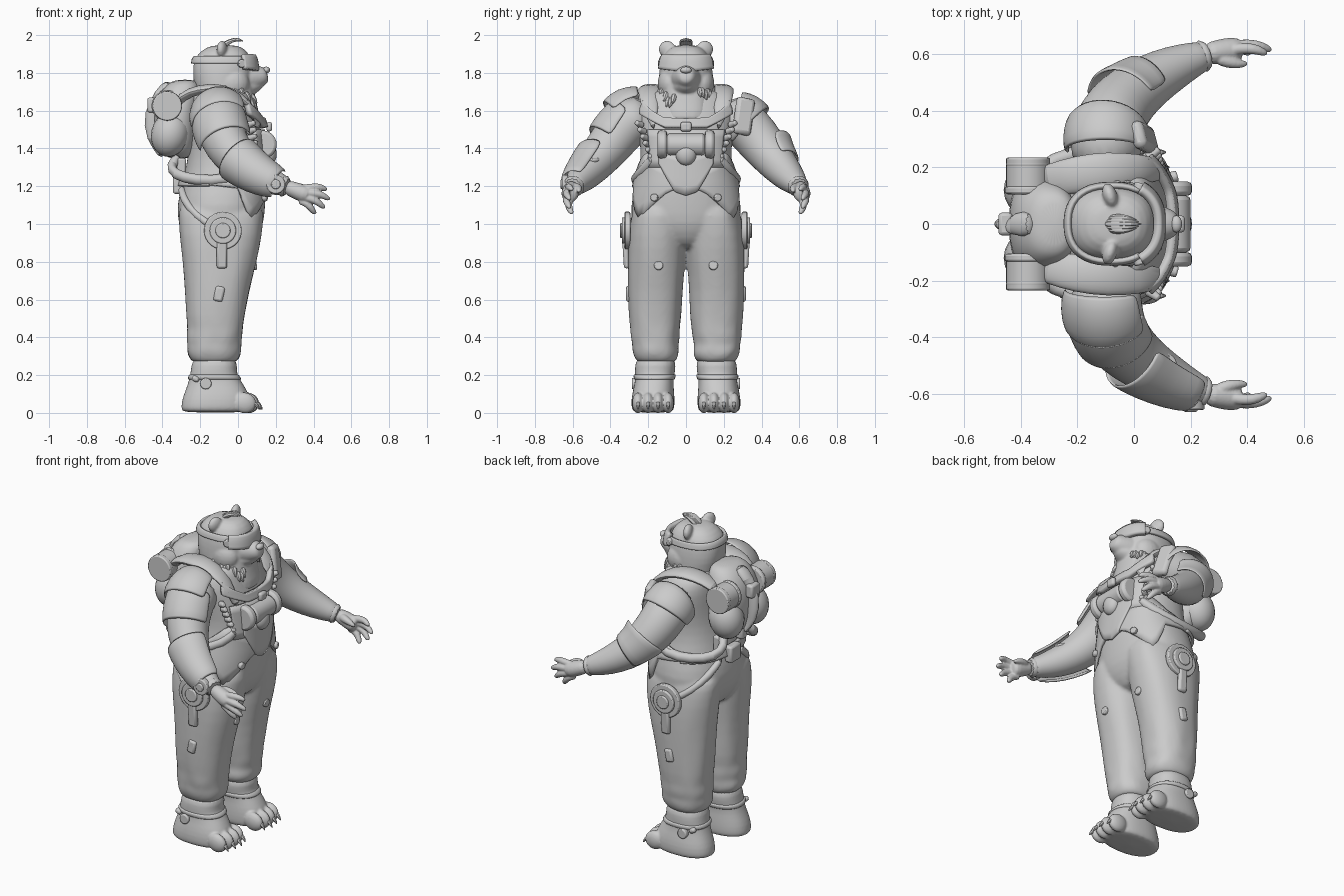
import bpy, bmesh, math, random
from mathutils import Vector

random.seed(4)
cube = bpy.data.objects.get("Cube")
if cube:
    bpy.data.objects.remove(cube)

grey = bpy.data.materials.new("plain grey")
grey.use_nodes = True
COLOUR = (.6, .6, .6, 1)
grey.diffuse_color = COLOUR
grey.node_tree.nodes["Principled BSDF"].inputs["Base Color"].default_value = COLOUR
SIDES = (("left", 1), ("right", -1))


def finish(name, bm, sub=0, thick=0, bevel=0):
    bmesh.ops.recalc_face_normals(bm, faces=bm.faces)
    mesh = bpy.data.meshes.new(name)
    bm.to_mesh(mesh)
    bm.free()
    mesh.materials.append(grey)
    ob = bpy.data.objects.new(name, mesh)
    bpy.context.collection.objects.link(ob)
    if thick:
        ob.modifiers.new("thick", 'SOLIDIFY').thickness = thick
        ob.modifiers["thick"].offset = 0
    if bevel:
        mod = ob.modifiers.new("bevel", 'BEVEL')
        mod.width, mod.segments = bevel, 2
    if sub:
        ob.modifiers.new("smooth", 'SUBSURF').levels = sub
        ob.modifiers["smooth"].render_levels = sub
    bpy.ops.object.select_all(action='DESELECT')
    ob.select_set(True)
    bpy.context.view_layer.objects.active = ob
    bpy.ops.object.shade_smooth_by_angle(angle=math.radians(40))
    return ob


def fuse(name, parts, voxel=.01, rounds=4):
    """Melt overlapping parts into one soft skin."""
    bpy.ops.object.select_all(action='DESELECT')
    for ob in parts:
        ob.select_set(True)
    bpy.context.view_layer.objects.active = parts[0]
    bpy.ops.object.convert(target='MESH')
    bpy.ops.object.join()
    ob = bpy.context.object
    ob.name = name
    mod = ob.modifiers.new("melt", 'REMESH')
    mod.mode, mod.voxel_size, mod.use_smooth_shade = 'VOXEL', voxel, True
    ob.modifiers.new("soften", 'SMOOTH').iterations = rounds


def skin(name, rows, closed=True, **kw):
    """Bridge rows of points into one surface."""
    bm = bmesh.new()
    vs = [[bm.verts.new(p) for p in row] for row in rows]
    n = len(vs[0])
    for a, b in zip(vs, vs[1:]):
        for i in range(n if closed else n - 1):
            j = (i + 1) % n
            bm.faces.new((a[i], a[j], b[j], b[i]))
    if closed:
        bm.faces.new(vs[0])
        bm.faces.new(vs[-1])
    return finish(name, bm, **kw)


def lerp_table(table, t):
    if t <= table[0][0]:
        return table[0][1:]
    for a, b in zip(table, table[1:]):
        if t <= b[0]:
            f = (t - a[0]) / (b[0] - a[0])
            return tuple(u + (v - u) * f for u, v in zip(a[1:], b[1:]))
    return table[-1][1:]


def on_body(rings, a, z, off=0):
    """Point on a stacked body at angle a (0 is forward) and height z."""
    cx, cy, rx, ry = lerp_table(rings, z)
    c, s = math.cos(a), math.sin(a)
    k = 1 / (abs(c) ** 2.4 + abs(s) ** 2.4) ** (1 / 2.4)
    return Vector((cx + (rx + off) * c * k, cy + (ry + off) * s * k, z))


def stack(name, rings, s=1, seg=24, sub=1, wob=0, off=0, heights=None):
    rows = []
    for z in heights or [r[0] for r in rings]:
        row = [on_body(rings, math.tau * i / seg, z, off + random.uniform(-wob, wob)) for i in range(seg)]
        rows.append([(p.x, p.y * s, p.z) for p in row])
    return skin(name, rows, sub=sub)


def wrap(name, rings, low, high, a0, a1, off, seg=32, thick=.016):
    """Plate lying on a body; its edges are tables of (angle, height)."""
    rows = []
    for k in range(6):
        row = []
        for i in range(seg + 1):
            a = a0 + (a1 - a0) * i / seg
            lo, hi = lerp_table(low, abs(a))[0], lerp_table(high, abs(a))[0]
            row.append(on_body(rings, a, lo + (hi - lo) * k / 5, off))
        rows.append(row)
    return skin(name, rows, closed=False, thick=thick)


def sweep(name, path, s=1, flat=1, seg=12, grow=0, arc=None, sub=1):
    """Tube through (x, y, z, radius); an arc leaves an open shell."""
    pts = [Vector(p[:3]) for p in path]
    rows = []
    for i, p in enumerate(pts):
        t = (pts[min(i + 1, len(pts) - 1)] - pts[max(i - 1, 0)]).normalized()
        side = t.cross(Vector((0, 0, 1) if abs(t.z) < .95 else (0, 1, 0))).normalized()
        up = side.cross(t)
        r = path[i][3] + grow
        a0, a1 = arc or (0, math.tau)
        row = []
        for k in range(seg + (1 if arc else 0)):
            a = a0 + (a1 - a0) * k / seg
            q = p + side * (math.cos(a) * r) + up * (math.sin(a) * r * flat)
            row.append((q.x, q.y * s, q.z))
        rows.append(row)
    return skin(name, rows, closed=not arc, sub=sub, thick=.016 if arc else 0)


def ball(name, c, size, tilt=(0, 0, 0)):
    bm = bmesh.new()
    bmesh.ops.create_uvsphere(bm, u_segments=20, v_segments=12, radius=1)
    ob = finish(name, bm)
    ob.location, ob.scale, ob.rotation_euler = c, size, tilt
    return ob


def cyl(name, c, axis, r, depth, r2=None, bevel=.006):
    bm = bmesh.new()
    bmesh.ops.create_cone(bm, cap_ends=True, segments=28, radius1=r, radius2=r if r2 is None else r2, depth=depth)
    ob = finish(name, bm, bevel=bevel)
    ob.location = c
    ob.rotation_euler = Vector(axis).to_track_quat('Z', 'Y').to_euler()
    return ob


def box(name, c, size, tilt=(0, 0, 0), bevel=.012):
    bm = bmesh.new()
    bmesh.ops.create_cube(bm, size=1)
    bmesh.ops.scale(bm, vec=size, verts=bm.verts)
    ob = finish(name, bm, bevel=bevel)
    ob.location, ob.rotation_euler = c, tilt
    return ob


# Body stacks: height, centre x, centre y, radius x, radius y
TORSO = [(.86, -.09, 0, .14, .09), (.92, -.09, 0, .19, .17), (1.0, -.09, 0, .228, .29), (1.1, -.09, 0, .235, .295),
         (1.2, -.075, 0, .225, .27), (1.3, -.065, 0, .21, .245), (1.4, -.06, 0, .2, .24), (1.5, -.065, 0, .19, .255),
         (1.6, -.08, 0, .175, .265), (1.67, -.09, 0, .165, .235), (1.72, -.09, 0, .15, .18)]
HEAD = [(1.52, -.04, 0, .17, .15), (1.6, -.05, 0, .16, .15), (1.68, -.065, 0, .155, .145), (1.76, -.08, 0, .158, .145),
        (1.82, -.08, 0, .16, .14), (1.87, -.08, 0, .152, .13), (1.915, -.075, 0, .125, .108), (1.95, -.07, 0, .07, .06)]
LEG = [(.26, -.125, .16, .115, .1), (.29, -.125, .158, .132, .114), (.325, -.125, .162, .146, .126), (.36, -.125, .163, .139, .122),
       (.4, -.125, .164, .149, .13), (.45, -.12, .164, .147, .131), (.5, -.12, .164, .154, .139), (.65, -.11, .163, .17, .145),
       (.8, -.095, .158, .195, .153), (.95, -.09, .153, .22, .157), (1.05, -.09, .14, .225, .15), (1.12, -.09, .13, .22, .14)]
FOOT = [(0, -.12, .175, .175, .1), (.02, -.12, .175, .182, .114), (.07, -.115, .175, .182, .115), (.12, -.115, .172, .163, .109),
        (.17, -.122, .168, .138, .1), (.21, -.13, .165, .122, .106), (.25, -.125, .162, .122, .108), (.3, -.125, .16, .11, .1)]
TORSO_PART = stack("torso", TORSO)
LEGS = [stack(side + "_trouser_leg", LEG, s, wob=.005) for side, s in SIDES]
fuse("suit_body", [TORSO_PART] + LEGS, .011, 6)

# Jacket hem with pointed corners, belt tab and chest harness
wrap("jacket_hem", TORSO, [(0, 1.17), (.3, 1.18), (.9, 1.02), (1.25, 1.19), (2, 1.21)],
     [(0, 1.25), (.35, 1.27), (.9, 1.38), (1.4, 1.29), (2, 1.24)], -2, 2, .008)
wrap("belt_tab", TORSO, [(0, 1.15), (.2, 1.17), (.55, 1.32)], [(0, 1.37)], -.55, .55, .016)
wrap("back_belt", TORSO, [(0, 1.2)], [(0, 1.25)], 1.9, math.tau - 1.9, .012)
wrap("collar_bar", TORSO, [(0, 1.51), (.4, 1.51), (.9, 1.58)], [(0, 1.555), (.4, 1.56), (.9, 1.65)], -.9, .9, .024, thick=.03)
wrap("chest_panel", TORSO, [(0, 1.3)], [(0, 1.5)], -.8, .8, .01)
cyl("chest_canister", (.14, 0, 1.42), (0, 1, 0), .06, .2, bevel=.015)
ball("chest_buckle", (.165, 0, 1.37), (.04, .055, .06))
box("chest_clip", (.165, 0, 1.515), (.03, .06, .05))

# Head with muzzle and cheeks
face = [stack("head", HEAD, wob=.002),
        sweep("snout", [(-.02, 0, 1.77, .1), (.05, 0, 1.775, .088), (.1, 0, 1.778, .068), (.14, 0, 1.785, .05), (.158, 0, 1.79, .032)]),
        sweep("lower_jaw", [(-.02, 0, 1.72, .11), (.05, 0, 1.725, .085), (.1, 0, 1.738, .055), (.13, 0, 1.748, .035)], flat=.7)]
for side, s in SIDES:
    face.append(ball(side + "_cheek", (-.03, .085 * s, 1.745), (.09, .065, .085)))
    face.append(ball(side + "_ear", (-.085, .1 * s, 1.925), (.026, .046, .045), (-.4 * s, 0, .3 * s)))
fuse("head_skin", face, .007)
ball("nose", (.15, 0, 1.815), (.02, .03, .018))

# Goggles and tuft
wrap("goggle_visor", HEAD, [(0, 1.83), (.3, 1.81), (.9, 1.82)], [(0, 1.89), (.9, 1.895)], -.95, .95, .02, thick=.028)
wrap("goggle_strap", HEAD, [(0, 1.835), (math.pi, 1.85)], [(0, 1.87), (math.pi, 1.885)], .9, math.tau - .9, .006)
for i in range(5):
    y = (i - 2) * .009
    sweep("hair_tuft", [(-.11 + abs(y), y, 1.93, .018), (-.05, y * 1.3, 1.965, .016), (.0 - abs(y), y * 1.2, 1.985 - abs(y) * .5, .01),
                        (.03 - abs(y), y * .8, 1.965, .002)], seg=6)

# Neck fur lying close to the skin
for i in range(30):
    a = (1 if i % 2 else -1) * (.45 + i * .055)
    z = random.uniform(1.66, 1.74)
    p, q = on_body(HEAD, a, z, -.012), on_body(HEAD, a, z - .055, .012)
    sweep("neck_fur", [(*p, .018), (*((p + q) / 2), .02), (*q, .002)], seg=6)

# Arm: (x, y, z, radius) from shoulder to wrist
ARM = [(-.1, .2, 1.57, .12), (-.1, .28, 1.555, .13), (-.09, .345, 1.495, .13), (-.062, .405, 1.42, .123), (-.01, .46, 1.35, .11),
       (.062, .512, 1.288, .096), (.145, .556, 1.24, .08), (.22, .587, 1.208, .06), (.27, .602, 1.192, .048)]
FINGERS = [((.37, 1.19), (.425, 1.2), (.47, 1.18)), ((.375, 1.165), (.435, 1.16), (.485, 1.13)),
           ((.37, 1.14), (.42, 1.12), (.46, 1.085)), ((.35, 1.12), (.385, 1.09), (.412, 1.055))]

for side, s in SIDES:
    cyl(side + "_goggle_hinge", (.02, .13 * s, 1.85), (.3, s, 0), .022, .03)

    # Shoulder strap of the harness
    sweep(side + "_shoulder_strap", [(-.34, .14, 1.6, .05), (-.3, .155, 1.68, .06), (-.2, .175, 1.715, .07), (-.09, .19, 1.72, .07),
          (.02, .195, 1.675, .055), (.085, .19, 1.6, .045), (.11, .17, 1.5, .035)], s, flat=.4)
    for i in range(6):
        cyl(side + "_chest_rib", (.07 + .004 * i, (.25 - .014 * i) * s, 1.53 - .035 * i), (.8, .6 * s, .3), .02, .05, .012)

    # Arm and hand
    sweep(side + "_arm", ARM, s, seg=18)
    sweep(side + "_cuff", ARM[-2:], s, grow=.01)
    hand = [sweep(side + "_palm", [(.25, .6, 1.198, .042), (.3, .61, 1.18, .044), (.35, .615, 1.158, .05), (.385, .615, 1.15, .04)], s)]
    for i, f in enumerate(FINGERS):
        y = .622 + .012 * (i == 1 or i == 2)
        (ax, az), (bx, bz), (cx, cz) = f
        hand.append(sweep(side + "_finger", [(ax - .03, y - .01, az, .022), (ax, y, az, .023), (bx, y, bz, .021),
                          (cx - .01, y - .015, cz + .006, .016), (cx + .002, y - .02, cz, .007)], s, seg=8))
    hand.append(sweep(side + "_thumb", [(.29, .592, 1.195, .028), (.33, .573, 1.195, .024), (.37, .565, 1.185, .019),
                                        (.405, .568, 1.17, .008)], s, seg=8))
    fuse(side + "_hand", hand, .005, 2)

    # Foot, toes and claws
    foot = [stack(side + "_foot", FOOT, s)]
    for i in range(4):
        y = (.095 + .053 * i) * s
        x = .055 - .012 * abs(i - 1.3)
        foot.append(ball(side + "_toe", (x, y, .053), (.062, .031, .055), (0, .25, 0)))
        sweep(side + "_claw", [(x + .03, y, .06, .017), (x + .062, y, .048, .014), (x + .08, y, .015, .003)], seg=6)
    fuse(side + "_foot_skin", foot, .007, 2)
    stack(side + "_ankle_strap", FOOT, s, off=.008, heights=(.175, .18, .2, .205))
    cyl(side + "_ankle_dial", (-.17, .272 * s, .155), (0, 1, 0), .03, .03)
    box(side + "_ankle_clip", (-.225, .255 * s, .18), (.04, .03, .03), (0, .5, 0))

    # Trouser fittings
    cyl(side + "_hip_disc", (-.08, .31 * s, .965), (0, 1, 0), .1, .03)
    cyl(side + "_hip_ring", (-.08, .325 * s, .965), (0, 1, 0), .07, .03)
    cyl(side + "_hip_hub", (-.08, .338 * s, .965), (0, 1, 0), .04, .022)
    box(side + "_hip_tag", (-.085, .318 * s, .84), (.055, .03, .15), (-.06 * s, 0, 0))
    box(side + "_thigh_clip", (-.1, .305 * s, .63), (.05, .025, .08), (0, .2, 0))
    cyl(side + "_knee_stud", (.085, .145 * s, .78), (1, 0, .1), .024, .03)
    cyl(side + "_hem_stud", (.135, .165 * s, 1.14), (1, .3 * s, 0), .02, .04)

    # Hoses around the waist and canister ends
    sweep(side + "_waist_hose", [(-.31, .1, 1.36, .028), (-.36, .13, 1.31, .03), (-.34, .2, 1.26, .03), (-.22, .25, 1.23, .03),
          (-.06, .275, 1.23, .03), (.06, .225, 1.28, .03), (.11, .17, 1.36, .028)], s)
    sweep(side + "_hip_hose", [(-.3, .08, 1.2, .022), (-.29, .18, 1.13, .022), (-.22, .265, 1.04, .022), (-.12, .3, .98, .022)], s)
    cyl(side + "_canister_cap", (.13, .125 * s, 1.42), (0, 1, 0), .075, .05, bevel=.015)

    # Backpack rolls and pods
    cyl(side + "_pack_roll", (-.375, .17 * s, 1.625), (0, 1, 0), .078, .13)
    cyl(side + "_pack_roll_band", (-.375, .12 * s, 1.625), (0, 1, 0), .083, .025)
    cyl(side + "_pack_roll_rim", (-.375, .22 * s, 1.625), (0, s, 0), .08, .03, .074)
    ball(side + "_pack_pod", (-.36, .12 * s, 1.475), (.1, .1, .12), (0, .25, 0))
    box(side + "_pack_hook", (-.3, .11 * s, 1.3), (.05, .05, .1))

# Backpack centre
PACK = [(1.34, -.31, 0, .06, .1), (1.4, -.32, 0, .1, .16), (1.5, -.33, 0, .115, .19), (1.6, -.33, 0, .115, .18), (1.68, -.31, 0, .115, .15),
        (1.74, -.29, 0, .09, .12), (1.765, -.28, 0, .05, .08)]
stack("backpack", PACK)
sweep("pack_spine", [(-.4, 0, 1.35, .04), (-.45, 0, 1.45, .045), (-.46, 0, 1.6, .045), (-.43, 0, 1.69, .045), (-.35, 0, 1.75, .05)], flat=.6)
box("pack_handle", (-.455, 0, 1.63), (.05, .08, .08))
box("tail_clip", (-.32, 0, 1.21), (.05, .1, .1))

# Right side armour: layered shoulder pad, bracer and dials
sweep("right_shoulder_pad", ARM[1:4], -1, grow=.016, arc=(.5, 3.7))
sweep("right_shoulder_cap", [(-.1, .23, 1.585, .12), (-.1, .29, 1.575, .132), (-.09, .34, 1.53, .13)], -1, grow=.024, arc=(.7, 3.4))
sweep("right_bracer", ARM[4:8], -1, grow=.018, arc=(1, 4.4))
cyl("right_wrist_dial", (.2, -.64, 1.21), (0, 1, 0), .05, .035)
cyl("right_wrist_hub", (.2, -.65, 1.21), (0, 1, 0), .025, .03)
cyl("right_arm_dial", (.105, -.5, 1.33), (.4, .2, 1), .04, .06)

# Left side armour: square shoulder pad and flared elbow guard
sweep("left_shoulder_pad", [(-.1, .26, 1.56, .13), (-.1, .3, 1.55, .135), (-.092, .34, 1.51, .133)], grow=.014, arc=(-.9, 3.6))
box("left_shoulder_plate", (.035, .305, 1.57), (.05, .1, .2), (-.2, -.2, .3), bevel=.02)
sweep("left_elbow_guard", [(-.04, .425, 1.405, .137), (-.01, .46, 1.352, .114), (.05, .503, 1.3, .101)], grow=.005, arc=(1.2, 3.8))
